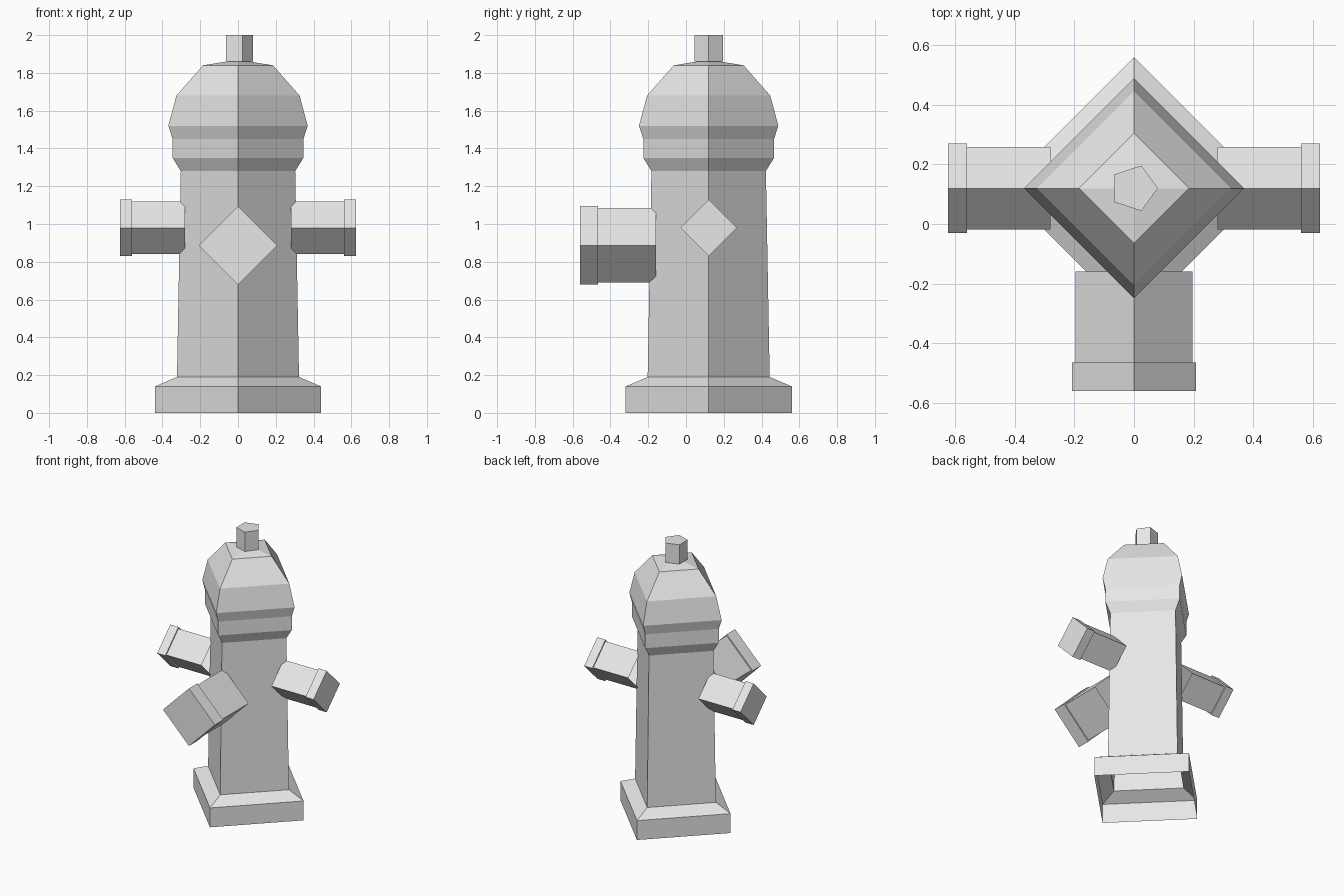
import bpy
import bmesh
from math import cos, sin, tau
from mathutils import Matrix, Vector

cube = bpy.data.objects.get("Cube")
if cube:
    bpy.data.objects.remove(cube, do_unlink=True)

grey = bpy.data.materials.new("light grey")
grey.use_nodes = True
grey.diffuse_color = (0.8, 0.8, 0.8, 1)
grey.node_tree.nodes["Principled BSDF"].inputs["Base Color"].default_value = (0.8, 0.8, 0.8, 1)

CENTRE_Y = 0.12


def lathe(name, profile, sides, origin, axis=(0, 0, 1)):
    """Flat-sided shell from (radius, height) pairs along an axis, open at its first ring."""
    bm = bmesh.new()
    rings = []
    for radius, height in profile:
        if radius == 0:
            rings.append([bm.verts.new((0, 0, height))] * sides)
        else:
            rings.append([bm.verts.new((radius * cos(tau * i / sides),
                                        radius * sin(tau * i / sides), height))
                          for i in range(sides)])
    for low, high in zip(rings, rings[1:]):
        for i in range(sides):
            j = (i + 1) % sides
            corners = [low[i], low[j], high[j], high[i]]
            bm.faces.new(list(dict.fromkeys(corners)))
    if profile[-1][0] > 0:
        bm.faces.new(rings[-1])
    turn = Vector((0, 0, 1)).rotation_difference(Vector(axis)).to_matrix().to_4x4()
    bm.transform(Matrix.Translation(origin) @ turn)
    mesh = bpy.data.meshes.new(name)
    bm.to_mesh(mesh)
    bm.free()
    mesh.materials.append(grey)
    obj = bpy.data.objects.new(name, mesh)
    bpy.context.collection.objects.link(obj)
    return obj


def outlet(name, origin, axis, radius, cap_radius, start, cap_start, end):
    """Square pipe with a slightly wider end cap."""
    lathe(name, [(radius, start), (radius, cap_start),
                 (cap_radius, cap_start), (cap_radius, end)], 4, origin, axis)


# Base, tapered barrel, collar and domed bonnet
lathe("hydrant_body", [
    (0.44, 0), (0.44, 0.14), (0.323, 0.19),          # foot
    (0.303, 1.28),                                   # barrel
    (0.346, 1.35), (0.346, 1.45), (0.369, 1.52),     # collar
    (0.326, 1.68), (0.185, 1.84), (0, 1.87),         # bonnet
], 4, (0, CENTRE_Y, 0))

# Five-sided nut on top
lathe("top_nut", [(0.08, 1.86), (0.08, 2.0)], 5, (0, CENTRE_Y, 0))

# Side outlets
for side, sign in (("left", 1), ("right", -1)):
    outlet(side + "_outlet", (0, CENTRE_Y, 0.98), (sign, 0, 0),
           0.138, 0.15, 0.28, 0.56, 0.625)

# Larger front outlet
outlet("front_outlet", (0, CENTRE_Y, 0.887), (0, -1, 0),
       0.197, 0.208, 0.28, 0.585, 0.68)
